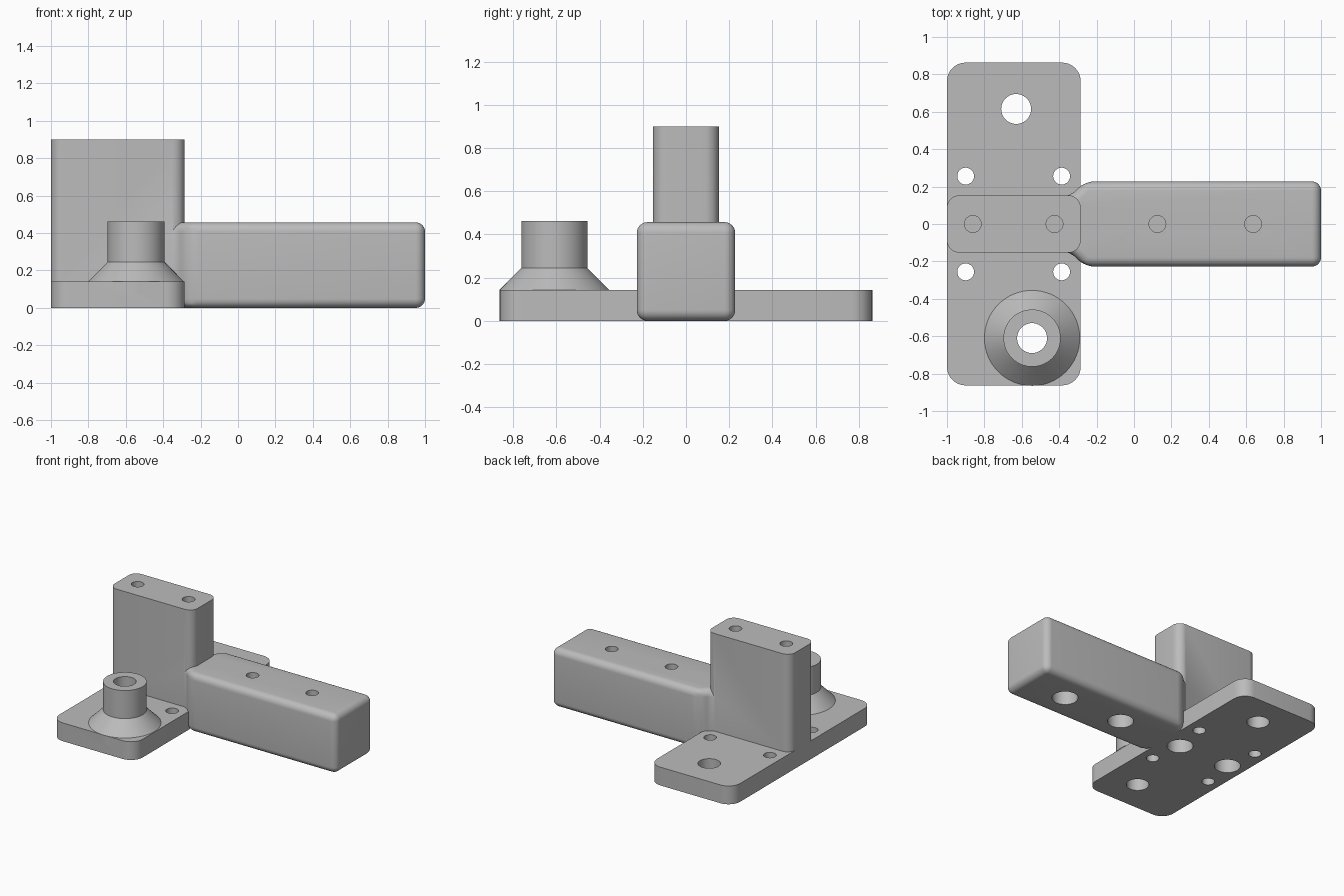
import bpy, bmesh, math

if "Cube" in bpy.data.objects:
    bpy.data.objects.remove(bpy.data.objects["Cube"])

grey = bpy.data.materials.new("plain_grey")
grey.use_nodes = True
grey.diffuse_color = (0.5, 0.5, 0.5, 1)
grey.node_tree.nodes["Principled BSDF"].inputs["Base Color"].default_value = (0.5, 0.5, 0.5, 1)


def finish(name, bm):
    bmesh.ops.recalc_face_normals(bm, faces=bm.faces)
    mesh = bpy.data.meshes.new(name)
    bm.to_mesh(mesh)
    bm.free()
    mesh.materials.append(grey)
    obj = bpy.data.objects.new(name, mesh)
    bpy.context.collection.objects.link(obj)
    return obj


def prism(name, outline, z0, z1, radius, all_edges=False):
    """Extrude a plan outline, rounding its upright edges or every edge."""
    bm = bmesh.new()
    face = bm.faces.new([bm.verts.new((x, y, z0)) for x, y in outline])
    ext = bmesh.ops.extrude_face_region(bm, geom=[face])
    top = [v for v in ext["geom"] if isinstance(v, bmesh.types.BMVert)]
    bmesh.ops.translate(bm, verts=top, vec=(0, 0, z1 - z0))
    bmesh.ops.recalc_face_normals(bm, faces=bm.faces)
    edges = [e for e in bm.edges
             if all_edges or abs(e.verts[0].co.z - e.verts[1].co.z) > 0.01]
    bmesh.ops.bevel(bm, geom=edges, offset=radius, segments=8, profile=0.5,
                    affect='EDGES', clamp_overlap=True)
    return finish(name, bm)


def lathe(name, x, y, profile, sides=64):
    """Closed solid of revolution from (radius, height) pairs."""
    bm = bmesh.new()
    rings = [[bm.verts.new((x + r * math.cos(2 * math.pi * i / sides),
                            y + r * math.sin(2 * math.pi * i / sides), z))
              for i in range(sides)] for r, z in profile]
    for low, high in zip(rings, rings[1:]):
        for i in range(sides):
            j = (i + 1) % sides
            bm.faces.new((low[i], low[j], high[j], high[i]))
    bm.faces.new(rings[0][::-1])
    bm.faces.new(rings[-1])
    return finish(name, bm)


def combine(body, part, operation):
    """Apply a boolean and discard the helper."""
    part.hide_render = True
    mod = body.modifiers.new(part.name, 'BOOLEAN')
    mod.operation, mod.solver, mod.object = operation, 'EXACT', part
    bpy.ops.object.select_all(action='DESELECT')
    bpy.context.view_layer.objects.active = body
    body.select_set(True)
    bpy.ops.object.modifier_apply(modifier=mod.name)
    bpy.data.objects.remove(part)


def rectangle(x0, x1, half):
    return [(x0, -half), (x1, -half), (x1, half), (x0, half)]


# Base plate with upright post
LEFT, RIGHT, THICK = -1.0, -0.285, 0.142
bracket = prism("bracket_body", rectangle(LEFT, RIGHT, 0.863), 0, THICK, 0.1)
post = prism("post", rectangle(LEFT, RIGHT, 0.153), 0.06, 0.9, 0.065)
combine(bracket, post, 'UNION')

# Rounded arm, flaring out from the post
side = [(-0.5, 0.14), (-0.345, 0.145), (-0.262, 0.228), (1.0, 0.228)]
outline = [(x, -y) for x, y in side] + side[::-1]
combine(bracket, prism("arm", outline, 0, 0.457, 0.05, True), 'UNION')

# Conical boss
BOSS = (-0.545, -0.61)
boss = lathe("boss", *BOSS, [(0.255, 0.08), (0.255, THICK), (0.153, 0.245), (0.153, 0.463)])
combine(bracket, boss, 'UNION')

# Through holes: boss bore, plate bore and four screw holes
holes = [(*BOSS, 0.08), (-0.63, 0.615, 0.08)]
holes += [(x, y, 0.045) for x in (-0.9, -0.387) for y in (-0.256, 0.256)]
for x, y, r in holes:
    combine(bracket, lathe("bore", x, y, [(r, -0.1), (r, 0.6)], 48), 'DIFFERENCE')

# Bolt holes from above and wide recesses from below, a thin web between
for x, top, depth in [(-0.862, 0.9, 0.6), (-0.425, 0.9, 0.6),
                      (0.125, 0.457, 0.2), (0.637, 0.457, 0.2)]:
    combine(bracket, lathe("bolt_hole", x, 0, [(0.045, depth + 0.01), (0.045, top + 0.1)], 48),
            'DIFFERENCE')
    combine(bracket, lathe("recess", x, 0, [(0.092, -0.1), (0.092, depth)], 48), 'DIFFERENCE')

# Smooth curved walls, crisp edges
bpy.ops.object.select_all(action='DESELECT')
bpy.context.view_layer.objects.active = bracket
bracket.select_set(True)
bpy.ops.object.shade_smooth_by_angle(angle=math.radians(30))
